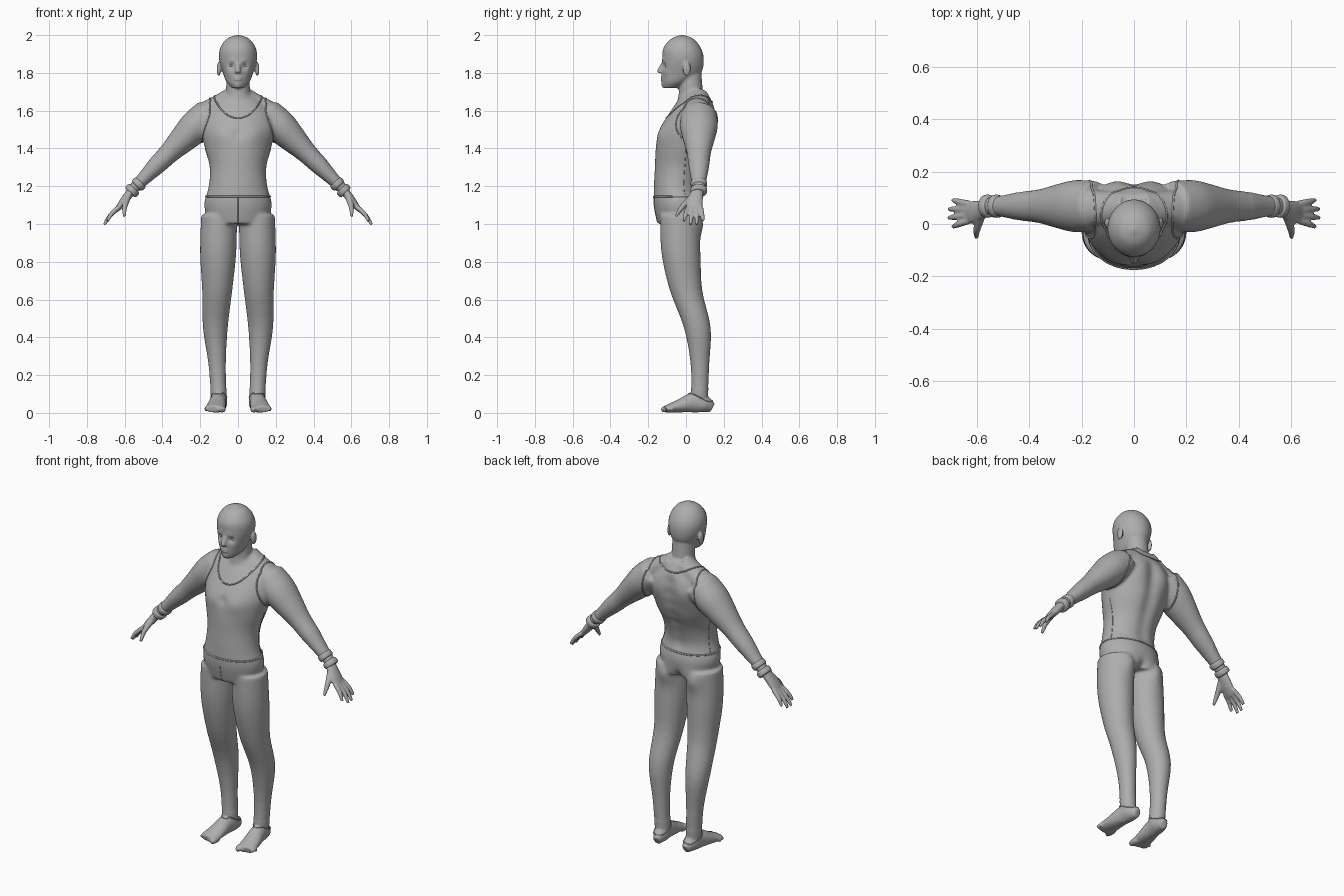
import bpy, bmesh
from math import cos, sin, pi, exp, copysign
from mathutils import Vector, Matrix
from mathutils.bvhtree import BVHTree

if "Cube" in bpy.data.objects:
    bpy.data.objects.remove(bpy.data.objects["Cube"], do_unlink=True)

GREY = (.42, .42, .42, 1)
clay = bpy.data.materials.new("clay grey")
clay.use_nodes = True
clay.diffuse_color = GREY
clay.node_tree.nodes["Principled BSDF"].inputs["Base Color"].default_value = GREY

CIRCLE = [(cos(k * pi / 18), sin(k * pi / 18)) for k in range(36)]


def flow(points, steps=4):
    """Catmull-Rom interpolation of tuples of any length."""
    last = len(points) - 1
    result = []
    for i in range(last):
        before, start = points[max(i - 1, 0)], points[i]
        end, after = points[i + 1], points[min(i + 2, last)]
        for s in range(steps):
            t = s / steps
            result.append(tuple(
                b + t * (c - a) / 2 + t * t * (a - 2.5 * b + 2 * c - d / 2)
                + t ** 3 * (1.5 * (b - c) + (d - a) / 2)
                for a, b, c, d in zip(before, start, end, after)))
    return result + [points[last]]


def loft(bm, rings, side=1, flat=False):
    """Closed tube through rings of (x, y, z, radius across, radius deep)."""
    rings = flow(rings)
    centres = [Vector((ring[0] * side, ring[1], ring[2])) for ring in rings]
    loops = []
    for i, (centre, ring) in enumerate(zip(centres, rings)):
        across, deep = Vector((1, 0, 0)), Vector((0, 1, 0))
        if not flat:
            ahead = centres[min(i + 1, len(centres) - 1)]
            behind = centres[max(i - 1, 0)]
            along = (ahead - behind).normalized()
            if abs(along.y) < .8:
                across = deep.cross(along).normalized()
                deep = along.cross(across)
            else:
                deep = along.cross(across).normalized()
                across = deep.cross(along)
        loops.append([bm.verts.new(centre + across * c * ring[3] + deep * s * ring[4])
                      for c, s in CIRCLE])
    for lower, upper in zip(loops, loops[1:]):
        for k in range(len(CIRCLE)):
            bm.faces.new((lower[k - 1], lower[k], upper[k], upper[k - 1]))
    bm.faces.new(loops[0])
    bm.faces.new(loops[-1])


def ball(bm, centre, radii):
    bmesh.ops.create_uvsphere(bm, u_segments=24, v_segments=16, radius=1,
                              matrix=Matrix.LocRotScale(Vector(centre), None, Vector(radii)))


def finish(bm, name):
    bmesh.ops.recalc_face_normals(bm, faces=bm.faces)
    mesh = bpy.data.meshes.new(name)
    bm.to_mesh(mesh)
    bm.free()
    mesh.materials.append(clay)
    mesh.shade_smooth()
    ob = bpy.data.objects.new(name, mesh)
    bpy.context.collection.objects.link(ob)
    return ob


# Torso, hips to collar in equal steps: (y, half width, half depth)
torso = [(-.04, .15, .11), (-.04, .18, .13), (-.05, .155, .12), (-.035, .15, .13),
         (-.01, .175, .15), (.01, .195, .15), (.04, .175, .12), (.05, .07, .06)]
bm = bmesh.new()
loft(bm, [(0, y, 1 + i / 10, wide, deep) for i, (y, wide, deep) in enumerate(torso)], flat=True)

# Neck: (y, z, radius)
neck = [(.05, 1.58, .08), (.03, 1.66, .073), (.026, 1.7, .064), (.02, 1.82, .06)]
loft(bm, [(0, y, z, r, r) for y, z, r in neck], flat=True)

# Head, chin to crown: (y, z, half width, half depth)
head = [(-.08, 1.72, .03, .04), (-.055, 1.75, .06, .07), (-.025, 1.8, .08, .105),
        (-.016, 1.87, .1, .11), (-.02, 1.93, .095, .1), (-.02, 1.98, .06, .06), (-.02, 2, .01, .01)]
loft(bm, [(0, *ring) for ring in head], flat=True)

# Nose and lips
nose = [(-.117, 1.86, .009), (-.138, 1.815, .014), (-.13, 1.8, .017)]
loft(bm, [(0, y, z, r, r) for y, z, r in nose], flat=True)
for z in (1.765, 1.777):
    ball(bm, (0, -.117, z), (.025, .018, .007))

for side in (1, -1):
    # Ear, and the slope from neck to shoulder
    ball(bm, (.102 * side, .004, 1.82), (.011, .021, .038))
    slope = [(.03, 1.675, .05), (.12, 1.625, .05), (.2, 1.575, .06)]
    loft(bm, [(x, .06, z, r, r * 1.3) for x, z, r in slope], side)

    # Arm, shoulder to wrist in equal steps down a diagonal
    arm = []
    for i, r in enumerate((.08, .088, .074, .057, .049, .036, .026)):
        x = .15 + .07 * i
        arm.append((x, .068, 1.74 - x, r, r * 1.14))
    loft(bm, arm, side)

    # Palm: (x, y, z, half thickness, half width)
    loft(bm, [(.56, .062, 1.18, .024, .03), (.61, .046, 1.115, .02, .043),
              (.645, .044, 1.07, .011, .038)], side)
    # Four fingers in a fan, then the thumb
    for i in range(4):
        spread = i - 1.5
        reach = .08 - .008 * spread ** 2
        base = Vector((.63, .045 + .022 * spread, 1.09))
        tip = Vector((.63 + reach, .04 + .034 * spread, 1.09 - 1.2 * reach))
        knuckle = base.lerp(tip, .55) + Vector((.005, 0, .005))
        loft(bm, [(*base, .013, .013), (*knuckle, .012, .012), (*tip, .008, .008)], side)
    thumb = [(.585, .03, 1.14, .018), (.6, -.02, 1.09, .014), (.602, -.053, 1.04, .008)]
    loft(bm, [(*joint, joint[-1]) for joint in thumb], side)

    # Leg, ankle to hip in equal steps: (x, y, radius)
    leg = [(.1, .07, .042), (.11, .074, .046), (.12, .06, .066),
           (.11, 0, .08), (.105, -.027, .096), (.1, -.035, .095)]
    loft(bm, [(x, y, .05 + i / 5, r, r * 1.08) for i, (x, y, r) in enumerate(leg)], side, flat=True)

    # Foot, heel to ball: (y, half width, half height)
    foot = [(.14, .02, .025), (.1, .04, .044), (.04, .043, .053), (-.03, .05, .036), (-.11, .055, .018)]
    loft(bm, [(.11 - .12 * y, y, tall + .002, wide, tall) for y, wide, tall in foot], side)
    # Toes, shrinking outwards
    for i in range(5):
        x, r = .083 + .021 * i, .018 - .0015 * i
        loft(bm, [(x, -.07, .02, r, r), (x, -.11 + .008 * i, .02, r, r),
                  (x, -.13 + .013 * i, .013, r / 2, r / 2)], side)

# Fuse the figure into one skin
body = finish(bm, "body")
remesh = body.modifiers.new("fuse", 'REMESH')
remesh.mode = 'VOXEL'
remesh.voxel_size = .006
soften = body.modifiers.new("soften", 'SMOOTH')
soften.iterations = 3
depsgraph = bpy.context.evaluated_depsgraph_get()
skin = bpy.data.meshes.new_from_object(body.evaluated_get(depsgraph))
body.modifiers.clear()
body.data = skin

# Muscle and face forms, mirrored in x: (centre, radius, push along y)
eye_socket = ((.036, -.122, 1.838), .017, .013)
brow = ((.035, -.125, 1.862), .014, -.004)
chin = ((0, -.122, 1.738), .02, -.007)
cheek = ((.055, -.1, 1.8), .02, -.004)
chest = ((.085, -.14, 1.47), .06, -.01)
breastbone = ((0, -.15, 1.48), .025, .006)
shoulder_blade = ((.1, .15, 1.53), .065, .012)
buttock = ((.085, .08, 1), .06, .022)
cleft = ((0, .09, 1), .025, -.03)
spine = [((0, .1 + .012 * i, 1.2 + .065 * i), .04, -.014) for i in range(7)]
forms = [eye_socket, brow, chin, cheek, chest, breastbone, shoulder_blade, buttock, cleft] + spine

bm = bmesh.new()
bm.from_mesh(skin)
joints = [v for v in bm.verts if .13 < v.co.z < 1.7 and abs(v.co.x) < .45]
for _ in range(14):
    bmesh.ops.smooth_vert(bm, verts=joints, factor=.5,
                          use_axis_x=True, use_axis_y=True, use_axis_z=True)
for v in bm.verts:
    here = Vector((abs(v.co.x), v.co.y, v.co.z))
    for centre, radius, push in forms:
        distance = (here - Vector(centre)).length / radius
        if distance < 2.5:
            v.co.y += push * exp(-distance ** 2)
bm.to_mesh(skin)
tree = BVHTree.FromBMesh(bm)
bm.free()
skin.materials.clear()
skin.materials.append(clay)
skin.shade_smooth()


def trim(name, points, width=.004, closed=True):
    """Thin piping that follows the skin."""
    curve = bpy.data.curves.new(name, 'CURVE')
    curve.dimensions = '3D'
    curve.bevel_depth = width
    curve.bevel_resolution = 2
    line = curve.splines.new('POLY')
    line.points.add(len(points) - 1)
    for point, target in zip(line.points, points):
        point.co = (*tree.find_nearest(Vector(target))[0], 1)
    line.use_cyclic_u = closed
    curve.materials.append(clay)
    bpy.context.collection.objects.link(bpy.data.objects.new(name, curve))


# Vest and trouser edges
trim("neckline", [(.13 * c, .015 + .135 * s, 1.61 + .04 * s + .065 * c * c) for c, s in CIRCLE])
trim("waistband", [(.165 * c, -.05 + .125 * s, 1.145) for c, s in CIRCLE], .005)
trim("front_seam", [(0, -.18, 1.14 - .02 * i) for i in range(9)], .002, closed=False)

for side, label in ((1, "left"), (-1, "right")):
    trim(label + "_armhole",
         [(side * (.17 - .02 * s), .05 + .11 * c, 1.55 + .12 * s) for c, s in CIRCLE])
    trim(label + "_side_seam",
         [(side * .17, 0, 1.16 + .03 * i) for i in range(9)], .002, closed=False)
    trim(label + "_ankle_cuff",
         [(side * (.1 + .045 * c), .068 + .06 * s, .085 - .03 * s) for c, s in CIRCLE], .003)
    # Pair of bands round each wrist
    bm = bmesh.new()
    for x in (.525, .56):
        loft(bm, [(x + shift, .068, 1.737 - x - shift, r, r * 1.14)
                  for shift, r in ((-.012, .032), (-.007, .038), (.007, .038), (.012, .032))], side)
    finish(bm, label + "_wrist_bands")
    # Closed eyelid
    bm = bmesh.new()
    ball(bm, (.036 * side, -.099, 1.838), (.017, .011, .009))
    finish(bm, label + "_eyelid")
